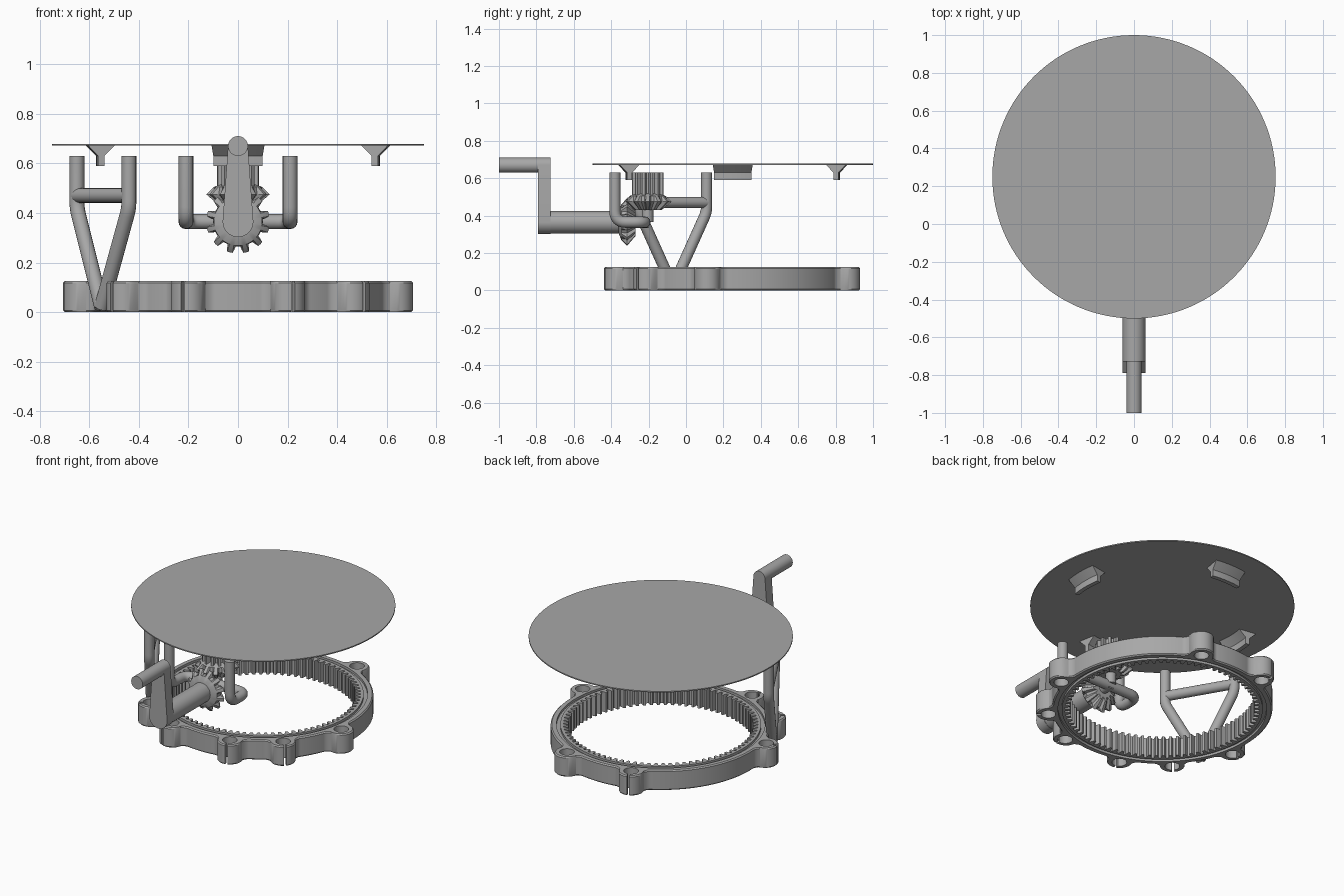
import bpy, bmesh, math
from math import sin, cos, pi, radians
from mathutils import Vector, Matrix

if "Cube" in bpy.data.objects:
    bpy.data.objects.remove(bpy.data.objects["Cube"])

grey = bpy.data.materials.new("plain grey")
grey.use_nodes = True
COLOUR = (0.39, 0.39, 0.39, 1)
grey.diffuse_color = COLOUR
grey.node_tree.nodes["Principled BSDF"].inputs["Base Color"].default_value = COLOUR

CY = 0.25            # y of the platter and ring axis


def finish(ob, smooth=35):
    ob.data.materials.clear()
    ob.data.materials.append(grey)
    bpy.ops.object.select_all(action='DESELECT')
    ob.select_set(True)
    bpy.context.view_layer.objects.active = ob
    if smooth:
        bpy.ops.object.shade_smooth_by_angle(angle=radians(smooth))
    return ob


def add_object(name, bm, matrix=None):
    bmesh.ops.recalc_face_normals(bm, faces=bm.faces)
    if matrix is not None:
        bm.transform(matrix)
    mesh = bpy.data.meshes.new(name)
    bm.to_mesh(mesh)
    bm.free()
    ob = bpy.data.objects.new(name, mesh)
    bpy.context.collection.objects.link(ob)
    return ob


def loft(name, loops, matrix=None, wrap=False):
    """Skin a row of closed loops; cap the ends or wrap round."""
    bm = bmesh.new()
    rows = [[bm.verts.new(p) for p in loop] for loop in loops]
    n = len(rows[0])
    pairs = list(zip(rows, rows[1:]))
    if wrap:
        pairs.append((rows[-1], rows[0]))
    else:
        bm.faces.new(rows[0])
        bm.faces.new(rows[-1])
    for a, b in pairs:
        for i in range(n):
            j = (i + 1) % n
            bm.faces.new((a[i], a[j], b[j], b[i]))
    return add_object(name, bm, matrix)


def rod(name, radius, start, end, segments=40):
    start, end = Vector(start), Vector(end)
    axis = end - start
    bm = bmesh.new()
    bmesh.ops.create_cone(bm, cap_ends=True, segments=segments, radius1=radius,
                          radius2=radius, depth=axis.length)
    turn = axis.to_track_quat('Z', 'Y').to_matrix().to_4x4()
    return add_object(name, bm, Matrix.Translation((start + end) / 2) @ turn)


def tube(name, points, bend=0.05, radius=0.03):
    """Round bar along a path with softened corners."""
    pts = [Vector(p) for p in points]
    path = [pts[0]]
    for a, b, c in zip(pts, pts[1:], pts[2:]):
        p, q = b + (a - b).normalized() * bend, b + (c - b).normalized() * bend
        path += [p.lerp(b, t / 6).lerp(b.lerp(q, t / 6), t / 6) for t in range(7)]
    path.append(pts[-1])
    curve = bpy.data.curves.new(name, 'CURVE')
    curve.dimensions = '3D'
    curve.bevel_depth = radius
    curve.bevel_resolution = 6
    curve.use_fill_caps = True
    spline = curve.splines.new('POLY')
    spline.points.add(len(path) - 1)
    for sp, p in zip(spline.points, path):
        sp.co = (*p, 1)
    ob = bpy.data.objects.new(name, curve)
    bpy.context.collection.objects.link(ob)
    bpy.ops.object.select_all(action='DESELECT')
    ob.select_set(True)
    bpy.context.view_layer.objects.active = ob
    bpy.ops.object.convert(target='MESH')
    return finish(ob)


def tooth_wave(phase):
    """Trapezoid tooth shape, 0 at the root and 1 at the tip."""
    return min(1, max(0, 2 - 6 * abs(phase % 1 - 0.5)))


def gear(name, teeth, sections, matrix):
    n = teeth * 12
    loops = [[((root + (tip - root) * tooth_wave(i / 12)) * cos(2 * pi * i / n),
               (root + (tip - root) * tooth_wave(i / 12)) * sin(2 * pi * i / n), z)
              for i in range(n)] for root, tip, z in sections]
    return finish(loft(name, loops, matrix), 25)


# Platter
finish(rod("platter", 0.75, (0, CY, 0.672), (0, CY, 0.679), 128))

# Four curved rail clips under the platter
CLIP = [(-0.055, 0.673), (0.055, 0.673), (0.013, 0.63), (0.013, 0.59),
        (-0.013, 0.59), (-0.013, 0.63)]
for k, side in enumerate(("left", "back", "right", "front")):
    loops = []
    for step in range(-5, 6):
        a = k * pi / 2 + radians(2 * step)
        loops.append([((0.56 + d) * cos(a), CY + (0.56 + d) * sin(a), z) for d, z in CLIP])
    finish(loft("platter_clip_" + side, loops), 25)

# Ring gear with bolt lugs blended into the rim
TEETH, N = 84, 1008
LUGS = [radians(a) for a in (70, 110, -12, 192, -45, 225, -72, 252)]
RIM, LUG_AT, LUG_R = 0.625, 0.65, 0.07


def rim(a):
    best = RIM
    for lug in LUGS:
        d = abs((a - lug + pi) % (2 * pi) - pi)
        edge = math.asin(LUG_R / LUG_AT)
        if d <= edge:
            r = LUG_AT * cos(d) + math.sqrt(max(0, LUG_R ** 2 - (LUG_AT * sin(d)) ** 2))
        else:
            fade = max(0, 1 - (d - edge) / radians(3.5))
            r = RIM + (LUG_AT * cos(edge) - RIM) * fade ** 2
        best = max(best, r)
    return best


def ring_loop(radius, z):
    out = []
    for i in range(N):
        a = 2 * pi * i / N
        r = radius(a)
        out.append((r * cos(a), CY + r * sin(a), z))
    return out


def bore(a):
    return 0.553 - 0.028 * tooth_wave(a * TEETH / (2 * pi))


def plain(r):
    return lambda a: r


H = 0.125
half = [(plain(0.57), 0), (plain(0.57), 0.015), (plain(0.592), 0.015), (plain(0.592), 0),
        (lambda a: rim(a) - 0.007, 0), (rim, 0.007)]
section = [(bore, 0)] + half + [(r, H - z) for r, z in reversed(half)] + [(bore, H)]
ring = loft("ring_gear", [ring_loop(r, z) for r, z in section], wrap=True)

# Bolt holes and clamp slits
bm = bmesh.new()
for i, a in enumerate(LUGS):
    place = Matrix.Translation((0, CY, H / 2)) @ Matrix.Rotation(a, 4, 'Z')
    bmesh.ops.create_cone(bm, cap_ends=True, segments=28, radius1=0.042, radius2=0.042,
                          depth=0.2, matrix=place @ Matrix.Translation((LUG_AT, 0, 0)))
cutters = [add_object("hole_cutter", bm)]
bm = bmesh.new()
for a in LUGS[1:2] + LUGS[3:]:
    place = Matrix.Translation((0, CY, H / 2)) @ Matrix.Rotation(a, 4, 'Z')
    bmesh.ops.create_cube(bm, size=1, matrix=place @ Matrix.Translation((0.7, 0, 0))
                          @ Matrix.Diagonal((0.08, 0.014, 0.2, 1)))
cutters.append(add_object("slit_cutter", bm))
bpy.context.view_layer.objects.active = ring
for c in cutters:
    mod = ring.modifiers.new("cut", 'BOOLEAN')
    mod.operation, mod.solver, mod.object = 'DIFFERENCE', 'EXACT', c
    bpy.ops.object.modifier_apply(modifier=mod.name)
    bpy.data.objects.remove(c)
finish(ring, 25)

# V-shaped side stand
foot, back_top, front_top = (-0.55, -0.07), (-0.65, 0.11), (-0.44, -0.25)
for name, (x, y) in (("stand_back_leg", back_top), ("stand_front_leg", front_top)):
    tube(name, [(x, y, 0.63), (x, y, 0.42), (*foot, 0.02)], 0.03)
tube("stand_crossbar", [(*back_top, 0.47), (*front_top, 0.47)])

# Yoke carrying the gears
arm = [(0.21, -0.38, 0.63), (0.21, -0.38, 0.365), (0.21, -0.22, 0.365)]
tube("yoke", arm + [(-x, y, z) for x, y, z in reversed(arm)], 0.06)

# Gears: bevel pair and pinion
BEVEL = [(0.06, 0.06, -0.025), (0.097, 0.097, -0.01), (0.1, 0.128, 0.02), (0.055, 0.075, 0.065)]
gear("crank_bevel_gear", 12, BEVEL,
     Matrix.Translation((0, -0.335, 0.365)) @ Matrix.Rotation(-pi / 2, 4, 'X'))
gear("upright_bevel_gear", 12, BEVEL,
     Matrix.Translation((0, -0.205, 0.495)) @ Matrix.Rotation(pi, 4, 'X')
     @ Matrix.Rotation(pi / 12, 4, 'Z'))
gear("pinion", 12, [(0.062, 0.086, 0.49), (0.062, 0.086, 0.63)],
     Matrix.Translation((0, -0.205, 0)))
finish(rod("gear_spindle", 0.03, (0, -0.205, 0.365), (0, -0.205, 0.5)))

# Crank
finish(rod("crank_shaft", 0.06, (0, -0.76, 0.365), (0, -0.3, 0.365)))
finish(rod("crank_axle", 0.03, (0, -0.3, 0.365), (0, -0.2, 0.365)))
finish(rod("crank_handle", 0.04, (0, -1, 0.67), (0, -0.73, 0.67)))
bm = bmesh.new()
for radius, z in ((0.04, 0.67), (0.062, 0.365)):
    for y in (-0.79, -0.725):
        bmesh.ops.create_circle(bm, segments=40, radius=radius,
                                matrix=Matrix.Translation((0, y, z)) @ Matrix.Rotation(pi / 2, 4, 'X'))
bmesh.ops.convex_hull(bm, input=bm.verts)
finish(add_object("crank_arm", bm))
